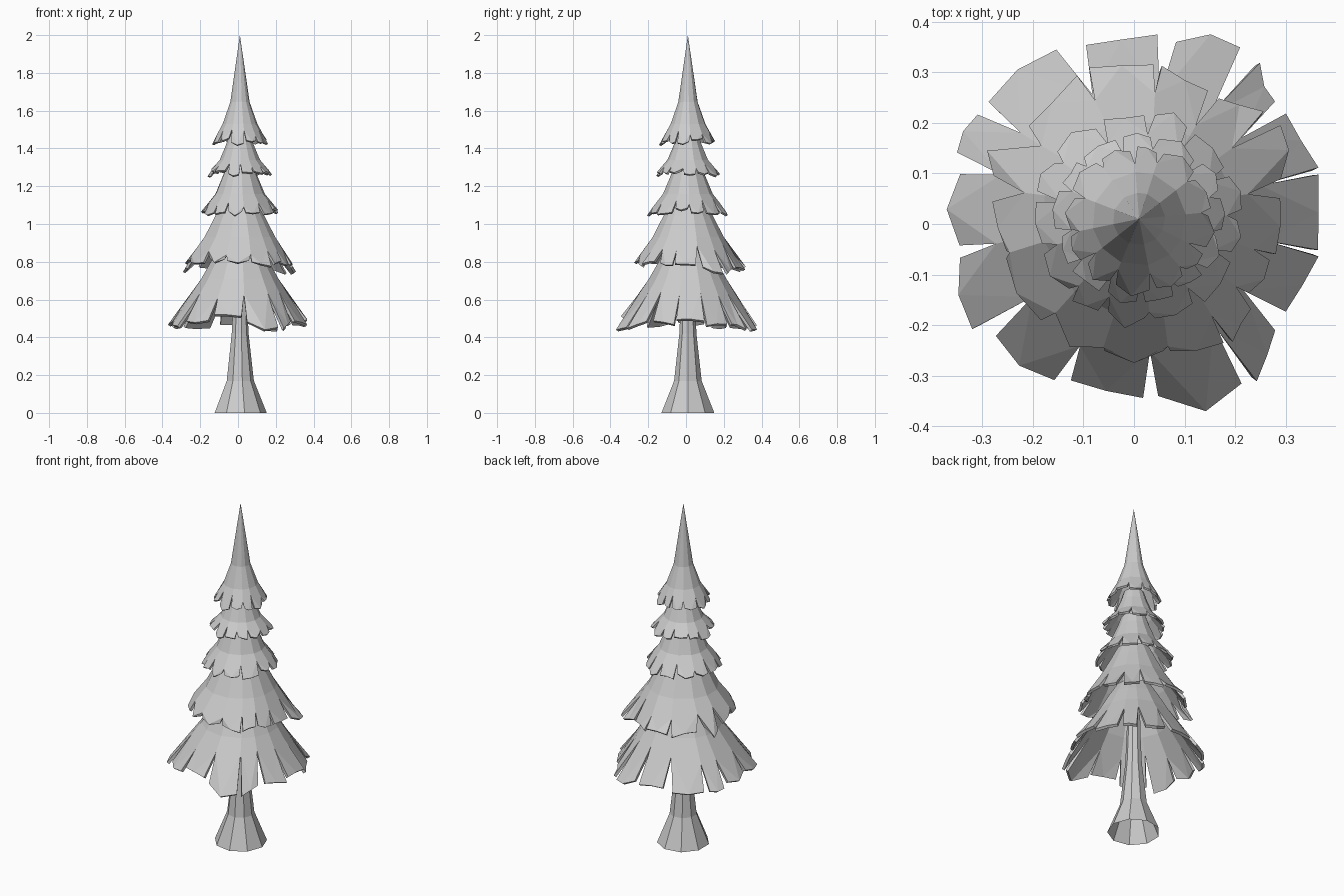
import bpy, bmesh, random
from math import radians, cos, sin
from mathutils import Vector

if "Cube" in bpy.data.objects:
    bpy.data.objects.remove(bpy.data.objects["Cube"])

random.seed(4)
AXIS = Vector((0.01, 0.01, 0))


def polar(deg, r, z, centre=AXIS):
    return centre + Vector((r * cos(radians(deg)), r * sin(radians(deg)), z))


def finish(name, bm):
    bmesh.ops.remove_doubles(bm, verts=bm.verts, dist=0.0003)
    mesh = bpy.data.meshes.new(name)
    bm.to_mesh(mesh)
    bm.free()
    obj = bpy.data.objects.new(name, mesh)
    bpy.context.collection.objects.link(obj)
    return obj


def tier(name, rings, petals, tip_z, slope, notch, jag, thick, centre=AXIS, lifts={}):
    """Skirt of needles: closed rings above, then a fringe of petals cut by notches.
    petals: (start angle, r, end angle, r, middle r); tip_z: (height, reference r)."""
    bm = bmesh.new()

    def face(*pts):
        bm.faces.new([bm.verts.new(p) for p in pts])

    def tip(deg, r, dz):
        return polar(deg, r, tip_z[0] - (r - tip_z[1]) * slope + dz, centre)

    n = len(petals)
    seams = []
    for i in range(n):
        prev_end, start = petals[i - 1][2], petals[i][0]
        if prev_end > start:
            prev_end -= 360
        seams.append((prev_end + start) / 2)
    seams.append(seams[0] + 360)
    roots = []
    for i in range(n):
        low = polar(seams[i], rings[-1][0], rings[-1][1])
        end = tip(seams[i], tip_z[1], 0)
        roots.append(low.lerp(end, random.uniform(*notch)))
    for i, (a0, r0, a1, r1, rm) in enumerate(petals):
        left, right = seams[i], seams[i + 1]
        # upper bands
        for (ra, za), (rb, zb) in zip(rings, rings[1:]):
            top = [polar(right, ra, za)]
            if ra > 0:
                top.append(polar(left, ra, za))
            face(polar(left, rb, zb), polar(right, rb, zb), *top)
        # fringe petal
        dz = random.uniform(-jag, jag) + lifts.get(i, 0)
        r, z = rings[-1]
        mid = tip((a0 + a1) / 2, rm, dz)
        top_l, top_r = polar(left, r, z), polar(right, r, z)
        root_l, root_r = roots[i], roots[(i + 1) % n]
        face(root_l, mid, root_r, top_r, top_l)
        face(root_l, tip(a0, r0, dz), mid)
        face(root_r, mid, tip(a1, r1, dz))
    obj = finish(name, bm)
    mod = obj.modifiers.new("thickness", "SOLIDIFY")
    mod.thickness = thick
    mod.offset = -1
    return obj


def random_petals(n, r, gap, phase):
    step = 360 / n
    bounds = [phase + step * (i + random.uniform(-0.15, 0.15)) for i in range(n)]
    bounds.append(bounds[0] + 360)
    return [(bounds[i] + gap, r * random.uniform(0.92, 1.0),
             bounds[i + 1] - gap, r * random.uniform(0.92, 1.0),
             r * random.uniform(0.96, 1.06)) for i in range(n)]


# Trunk with flared foot, open underneath
bm = bmesh.new()
SIDES = 9
levels = [(0.142, 0), (0.074, 0.17), (0.046, 0.42), (0.038, 0.6), (0.035, 0.85)]
loops = [[bm.verts.new(polar(360 * i / SIDES, r, z)) for i in range(SIDES)]
         for r, z in levels]
for lo, hi in zip(loops, loops[1:]):
    for i in range(SIDES):
        j = (i + 1) % SIDES
        bm.faces.new((lo[i], lo[j], hi[j], hi[i]))
finish("trunk", bm)

# Two wide lower tiers
ORIGIN = Vector((0, 0, 0))
low_petals = [
    (-8, .368, 15, .378, .366), (17, .382, 36, .372, .37), (41, .37, 52, .405, .375),
    (59, .408, 77, .37, .405), (83, .378, 105, .367, .366), (114, .378, 140, .376, .383),
    (145, .378, 158, .378, .385), (164, .358, 187, .348, .372), (191, .351, 213, .382, .375),
    (219, .352, 243, .347, .361), (248, .334, 273, .345, .335), (278, .344, 304, .381, .397),
    (308, .395, 323, .35, .37), (330, .347, 350, .371, .355)]
tier("branches_tier_1", [(0.10, 0.89), (0.15, 0.81), (0.21, 0.705)], low_petals,
     (0.475, 0.36), 0.8, (0.25, 0.55), 0.006, 0.016, ORIGIN, {0: 0.03, 10: 0.02})
second_petals = [
    (-12, .287, 10, .294, .29), (17, .304, 34, .35, .34), (41, .34, 56, .3, .315),
    (61, .302, 80, .318, .302), (83, .318, 106, .322, .315), (111, .315, 137, .285, .29),
    (146, .262, 161, .294, .325), (171, .284, 192, .258, .27), (195, .262, 226, .265, .27),
    (231, .24, 254, .252, .275), (257, .258, 283, .258, .275), (286, .262, 307, .295, .28),
    (310, .304, 324, .286, .29), (329, .265, 345, .278, .28)]
tier("branches_tier_2", [(0.095, 1.12), (0.135, 1.04), (0.193, 0.93)], second_petals,
     (0.785, 0.29), 0.7, (0.25, 0.7), 0.015, 0.014, ORIGIN)

# Upper tiers: rings, petal count, tip radius, tip height, phase
upper = [
    ("branches_tier_3", [(0.07, 1.32), (0.09, 1.26), (0.132, 1.16)], 13, 0.21, 1.06, 3),
    ("branches_tier_4", [(0.055, 1.48), (0.074, 1.42), (0.108, 1.34)], 13, 0.168, 1.27, 20),
    ("branches_tier_5", [(0, 2.0), (0.052, 1.645), (0.093, 1.53)], 12, 0.145, 1.435, 8),
]
for name, rings, n, r, z, phase in upper:
    tier(name, rings, random_petals(n, r, 3, phase), (z, r), 0.9,
         (0.25, 0.7), 0.014, 0.012)
